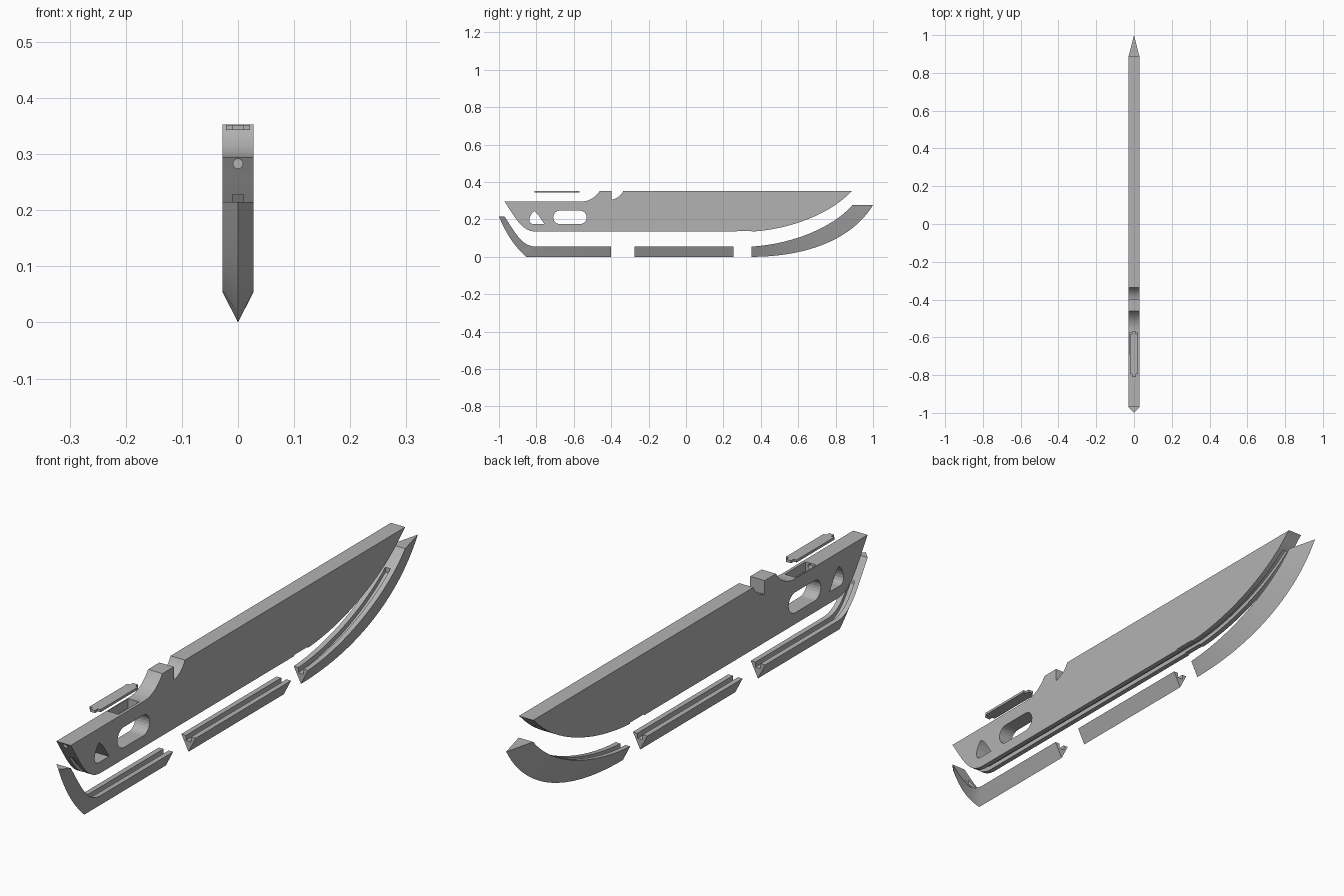
import bpy, bmesh, math
from mathutils import Vector, geometry

if "Cube" in bpy.data.objects:
    bpy.data.objects.remove(bpy.data.objects["Cube"], do_unlink=True)

HALF = 0.028      # half thickness of the blade
GROOVE = 0.010    # half width of the mounting grooves

grey = bpy.data.materials.new("plain grey")
grey.use_nodes = True
grey.diffuse_color = (0.45, 0.45, 0.45, 1)
grey.node_tree.nodes["Principled BSDF"].inputs["Base Color"].default_value = (0.45, 0.45, 0.45, 1)


def finish(name, bm):
    bmesh.ops.recalc_face_normals(bm, faces=bm.faces)
    mesh = bpy.data.meshes.new(name)
    bm.to_mesh(mesh)
    bm.free()
    obj = bpy.data.objects.new(name, mesh)
    bpy.context.collection.objects.link(obj)
    mesh.materials.append(grey)
    return obj


def prism(name, outline, low, high, axis="x"):
    """Extrude a (y, z) outline along x, or an (x, y) outline along z."""
    bm = bmesh.new()
    if axis == "x":
        verts = [bm.verts.new((low, a, b)) for a, b in outline]
        step = Vector((high - low, 0, 0))
    else:
        verts = [bm.verts.new((a, b, low)) for a, b in outline]
        step = Vector((0, 0, high - low))
    face = bm.faces.new(verts)
    new = bmesh.ops.extrude_face_region(bm, geom=[face])["geom"]
    bmesh.ops.translate(bm, vec=step, verts=[v for v in new if isinstance(v, bmesh.types.BMVert)])
    return finish(name, bm)


def bezier(a, b, c, d, count=20):
    pts = geometry.interpolate_bezier(*[Vector((p[0], p[1], 0)) for p in (a, b, c, d)], count)
    return [(p.x, p.y) for p in pts]


def arc(cy, cz, r, start, end, count=12):
    angles = [math.radians(start + (end - start) * i / count) for i in range(count + 1)]
    return [(cy + r * math.cos(t), cz + r * math.sin(t)) for t in angles]


def shift(path, dz):
    return [(y, z + dz) for y, z in path]


def cut(obj, cutter):
    cutter.hide_render = True
    cutter.hide_viewport = True
    cutter.display_type = "WIRE"
    mod = obj.modifiers.new("cut", "BOOLEAN")
    mod.operation = "DIFFERENCE"
    mod.solver = "EXACT"
    mod.object = cutter


def edge_strip(name, inner, outer, groove):
    """Wedge strip: a full-width inner path narrowing to a sharp outer path."""
    bm = bmesh.new()
    rings = []
    for (iy, iz), (oy, oz) in zip(inner, outer):
        rings.append([bm.verts.new(p) for p in ((-HALF, iy, iz), (HALF, iy, iz), (0, oy, oz))])
    for a, b in zip(rings, rings[1:]):
        for i in range(3):
            j = (i + 1) % 3
            bm.faces.new((a[i], a[j], b[j], b[i]))
    bm.faces.new(rings[0])
    bm.faces.new(rings[-1][::-1])
    strip = finish(name, bm)
    band = shift(groove, 0.02) + shift(groove, -0.018)[::-1]
    cut(strip, prism(name + "_groove_cutter", band, -GROOVE, GROOVE))
    return strip


# Shared heel and tip curves
heel_in = bezier((-.97, .215), (-.91, .125), (-.88, .06), (-.81, .055), 12)
heel_out = bezier((-1, .215), (-.96, .12), (-.92, .06), (-.855, 0), 12)
tip_in = bezier((.35, .055), (.55, .065), (.78, .15), (.89, .277), 28)
tip_out = bezier((.35, 0), (.62, 0), (.88, .08), (1, .277), 28)

# Edge strips
strips = [
    edge_strip("heel_edge_strip", heel_in + [(-.4, .055)], heel_out + [(-.4, 0)],
               heel_in[3:] + [(-.38, .055)]),
    edge_strip("middle_edge_strip", [(-.275, .055), (.255, .055)], [(-.275, 0), (.255, 0)],
               [(-.3, .055), (.28, .055)]),
    edge_strip("tip_edge_strip", tip_in, tip_out, [(.33, .055)] + tip_in[:-4]),
]

# Main blade body
heel = shift(heel_in, 0.08)
tip = shift(tip_in, 0.08)
bottom = heel + [(.27, .135), (.275, .139), (.35, .139)] + tip[:-1]
top = [(.89, .353), (-.335, .353)]
notch = bezier((-.335, .353), (-.345, .33), (-.37, .31), (-.397, .305), 8)[1:]
rise = bezier((-.46, .353), (-.48, .325), (-.51, .297), (-.56, .295), 10)
body = prism("blade_body", bottom + top + notch + [(-.397, .353)] + rise, -HALF, HALF)

path = heel[3:] + tip[:-4]
cut(body, prism("body_groove_cutter", shift(path, 0.016) + shift(path, -0.03)[::-1], -GROOVE, GROOVE))

# Handle slot and corner opening
slot = arc(-.567, .211, .036, -90, 90) + arc(-.674, .211, .036, 90, 270)
cut(body, prism("slot_cutter", slot, -.1, .1))
opening = bezier((-.812, .245), (-.845, .215), (-.845, .175), (-.815, .175), 8) + [(-.757, .175), (-.79, .225)]
cut(body, prism("opening_cutter", opening, -.1, .1))

# Pocket under the cover, and the round bore leading to it from the heel
pocket = [(-.025, -.69), (.018, -.69), (.018, -.575), (-.025, -.575)]
cut(body, prism("pocket_cutter", pocket, .262, .33, "z"))
bm = bmesh.new()
bmesh.ops.create_cone(bm, cap_ends=True, segments=24, radius1=.0085, radius2=.0085, depth=.4)
for v in bm.verts:
    v.co = (v.co.x, v.co.z - .86, v.co.y + .283)
cut(body, finish("bore_cutter", bm))

# Pocket cover with a narrow tab at each end
half_cover = [(.021, -.585), (.010, -.585), (.010, -.57), (-.010, -.57), (-.010, -.585), (-.021, -.585)]
cover = half_cover + [(-x, -1.38 - y) for x, y in half_cover]
lid = prism("pocket_cover", cover, .343, .352, "z")

# Smooth curves, sharp edges
bpy.ops.object.select_all(action="DESELECT")
for obj in strips + [body, lid]:
    obj.select_set(True)
    bpy.context.view_layer.objects.active = obj
bpy.ops.object.shade_smooth_by_angle(angle=math.radians(25))
